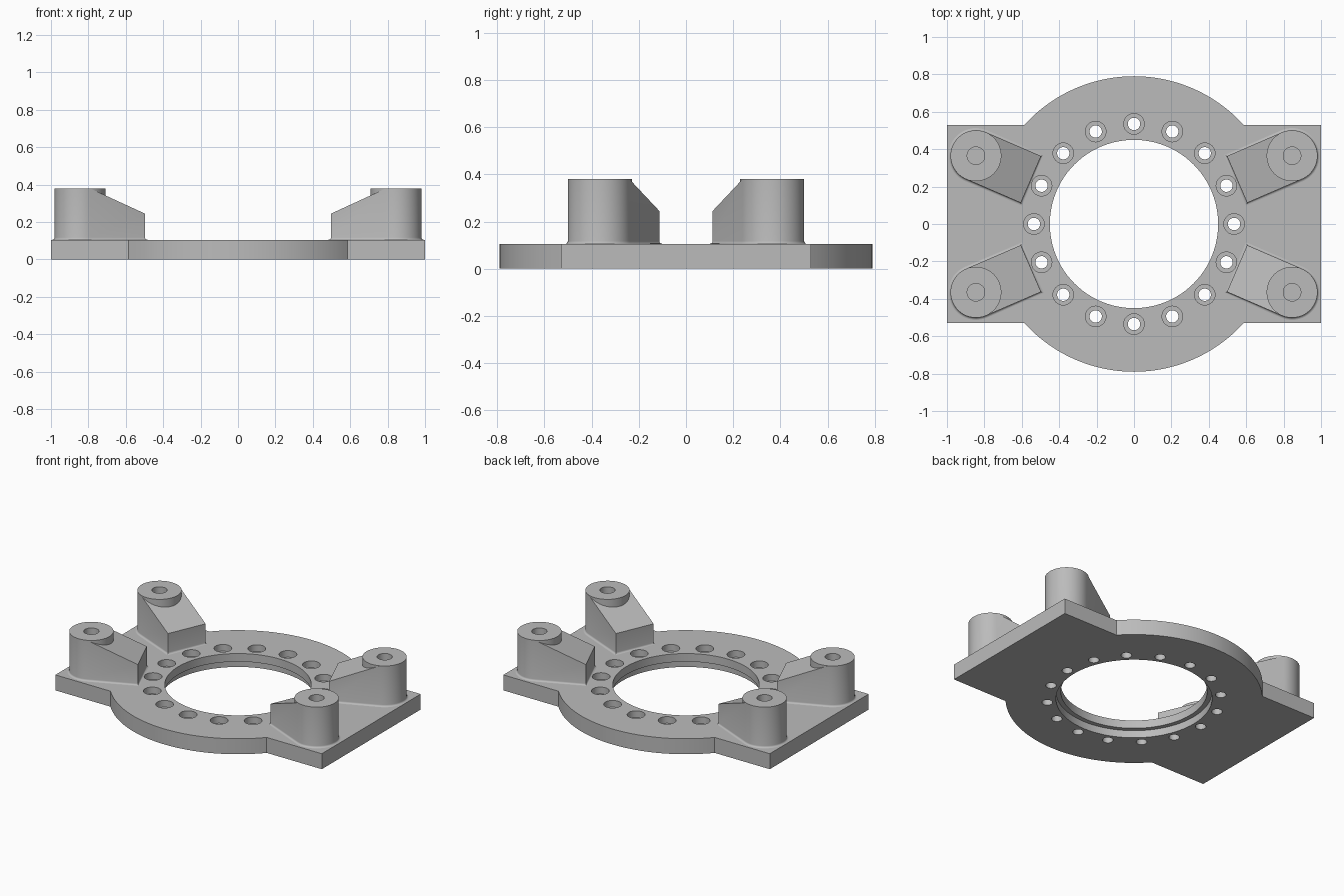
import bpy, bmesh
from math import sin, cos, pi, asin, atan2, hypot

if "Cube" in bpy.data.objects:
    bpy.data.objects.remove(bpy.data.objects["Cube"])

PLATE_TOP, BOSS_TOP, ARM_END_TOP = 0.105, 0.38, 0.245
DISC_R, HALF_DEPTH = 0.79, 0.53
BOSS_X, BOSS_Y, BOSS_R, BOSS_HOLE_R = 0.845, 0.365, 0.136, 0.047
ARM_LENGTH, FILLET = 0.32, 0.012
HALF = 24  # segments per half turn on the bosses

grey = bpy.data.materials.new("machined_grey")
grey.use_nodes = True
colour = (0.5, 0.5, 0.5, 1)
grey.diffuse_color = colour
grey.node_tree.nodes["Principled BSDF"].inputs["Base Color"].default_value = colour


def finish(bm, name):
    bmesh.ops.recalc_face_normals(bm, faces=bm.faces[:])
    mesh = bpy.data.meshes.new(name)
    bm.to_mesh(mesh)
    bm.free()
    mesh.materials.append(grey)
    return mesh


def add_object(name, mesh):
    obj = bpy.data.objects.new(name, mesh)
    bpy.context.collection.objects.link(obj)
    return obj


def smooth(obj):
    bpy.ops.object.select_all(action='DESELECT')
    obj.select_set(True)
    bpy.context.view_layer.objects.active = obj
    bpy.ops.object.shade_smooth_by_angle(angle=pi / 6)


def bridge(bm, a, b, closed=True):
    n = len(a)
    for i in range(n if closed else n - 1):
        j = (i + 1) % n
        quad = list(dict.fromkeys((a[i], a[j], b[j], b[i])))
        if len(quad) > 2:
            bm.faces.new(quad)


def ring(bm, r, z, n, x=0, y=0, start=0):
    return [bm.verts.new((x + r * cos(start + 2 * pi * i / n),
                          y + r * sin(start + 2 * pi * i / n), z)) for i in range(n)]


def stepped_plug(bm, profile, n, x=0, y=0):
    """Closed turned solid from (radius, height) pairs."""
    rings = [ring(bm, r, z, n, x, y) for r, z in profile]
    for a, b in zip(rings, rings[1:]):
        bridge(bm, a, b)
    bm.faces.new(rings[0])
    bm.faces.new(rings[-1])


# Base plate: a disc merged with a rectangle
bm = bmesh.new()
join = asin(HALF_DEPTH / DISC_R)
arc = [join + (pi - 2 * join) * i / 40 for i in range(41)]
outline = [(1, HALF_DEPTH)] + [(DISC_R * cos(a), DISC_R * sin(a)) for a in arc]
outline += [(-1, HALF_DEPTH)]
outline += [(-x, -y) for x, y in outline]
low = [bm.verts.new((x, y, 0)) for x, y in outline]
high = [bm.verts.new((x, y, PLATE_TOP)) for x, y in outline]
bridge(bm, low, high)
bm.faces.new(low)
bm.faces.new(high)
plate = add_object("base_plate", finish(bm, "base_plate"))

# Central bore with a wider step underneath, and a ring of counterbored holes
bm = bmesh.new()
stepped_plug(bm, [(0.48, -0.1), (0.48, 0.05), (0.45, 0.05), (0.45, 0.2)], 96)
for i in range(16):
    a = i * pi / 8
    stepped_plug(bm, [(0.033, -0.1), (0.033, 0.06), (0.055, 0.06), (0.055, 0.2)],
                 32, 0.535 * cos(a), 0.535 * sin(a))
cutter = add_object("hole_cutter", finish(bm, "hole_cutter"))
cutter.hide_render = True
cut = plate.modifiers.new("holes", 'BOOLEAN')
cut.operation = 'DIFFERENCE'
cut.solver = 'EXACT'
cut.object = cutter
bpy.context.view_layer.update()
graph = bpy.context.evaluated_depsgraph_get()
cut_mesh = bpy.data.meshes.new_from_object(plate.evaluated_get(graph))
plate.modifiers.clear()
plate.data = cut_mesh
bpy.data.objects.remove(cutter)
smooth(plate)


# Boss with a sloping arm, pointing along its own +x
def arm_outline(bm, grow, z, end_z):
    r, end = BOSS_R + grow, ARM_LENGTH + grow
    back = [bm.verts.new((r * cos(pi / 2 + pi * i / HALF),
                          r * sin(pi / 2 + pi * i / HALF), z)) for i in range(HALF + 1)]
    return back + [bm.verts.new((end, -r, end_z)), bm.verts.new((end, r, end_z))]


bm = bmesh.new()
rings = [arm_outline(bm, FILLET, PLATE_TOP - 0.01, PLATE_TOP - 0.01)]
for i in range(5):
    a = i * pi / 8
    z = PLATE_TOP + FILLET * (1 - cos(a))
    rings.append(arm_outline(bm, FILLET * (1 - sin(a)), z, z))
rings.append(arm_outline(bm, 0, BOSS_TOP, ARM_END_TOP))
for a, b in zip(rings, rings[1:]):
    bridge(bm, a, b)
bm.faces.new(rings[0])

top = rings[-1]
slope = (BOSS_TOP - ARM_END_TOP) / ARM_LENGTH
lower, upper = [top[HALF]], [top[HALF]]
for i in range(1, HALF):
    a = -pi / 2 + pi * i / HALF
    x, y = BOSS_R * cos(a), BOSS_R * sin(a)
    lower.append(bm.verts.new((x, y, BOSS_TOP - slope * x)))
    upper.append(bm.verts.new((x, y, BOSS_TOP)))
lower.append(top[0])
upper.append(top[0])
bridge(bm, lower, upper, closed=False)
bm.faces.new(top[HALF + 1:] + lower[::-1])

# Boss rim and blind hole
rim = top[:HALF] + upper[:-1]
mouth = ring(bm, BOSS_HOLE_R, BOSS_TOP, 2 * HALF, start=pi / 2)
floor = ring(bm, BOSS_HOLE_R, BOSS_TOP - 0.15, 2 * HALF, start=pi / 2)
bridge(bm, rim, mouth)
bridge(bm, mouth, floor)
bm.faces.new(floor)
boss_mesh = finish(bm, "boss_arm")

for end, sy in (("front", -1), ("back", 1)):
    for side, sx in (("left", 1), ("right", -1)):
        boss = add_object(f"{end}_{side}_boss", boss_mesh)
        boss.location = (sx * BOSS_X, sy * BOSS_Y, 0)
        boss.rotation_euler.z = atan2(-sy * BOSS_Y, -sx * BOSS_X)
smooth(boss)
